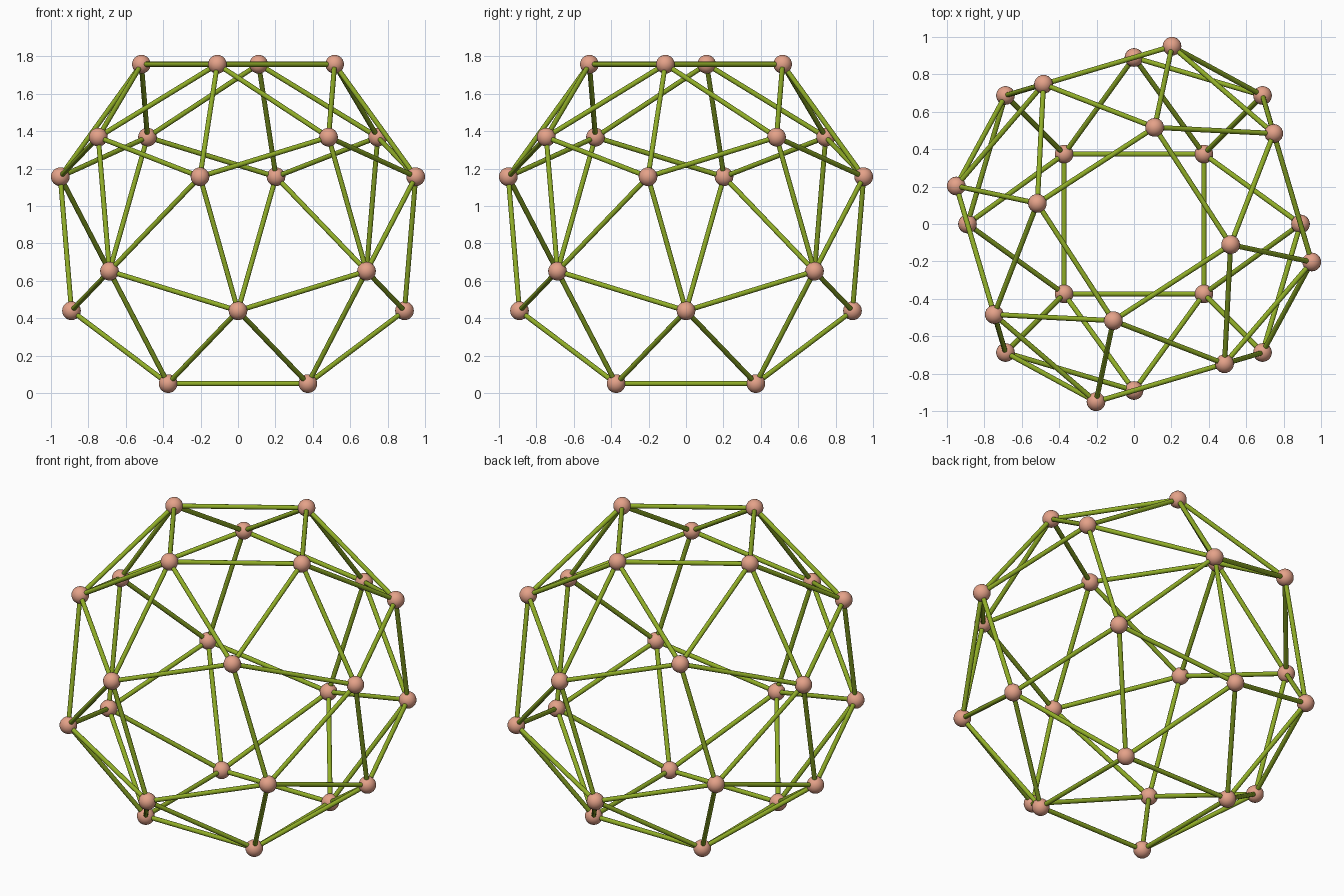
import bpy, math
from itertools import combinations
from mathutils import Vector

if "Cube" in bpy.data.objects:
    bpy.data.objects.remove(bpy.data.objects["Cube"])

BALL, ROD, R = 0.05, 0.0135, 1.004   # joint radius, strut radius, circumradius
T = 1.839287                          # tribonacci constant of the snub cube
K = R / math.sqrt(1 + T * T + 1 / (T * T))
MID = T * K + BALL                    # centre height, lowest joints touch z = 0


def material(name, color):
    m = bpy.data.materials.new(name)
    m.diffuse_color = (*color, 1)
    m.use_nodes = True
    m.node_tree.nodes["Principled BSDF"].inputs["Base Color"].default_value = m.diffuse_color
    return m


def finish(name, parts, mat):
    bpy.ops.object.select_all(action='DESELECT')
    for p in parts:
        p.select_set(True)
    bpy.context.view_layer.objects.active = parts[0]
    bpy.ops.object.join()
    ob = bpy.context.object
    ob.name = name
    ob.data.materials.append(mat)
    bpy.ops.object.shade_smooth_by_angle(angle=math.radians(50))


# Corner points: six rings of four
twist = -(2 * math.atan(1 / T) - math.pi / 4)
rings = []
for side, start in ((-1, math.pi / 4), (1, twist)):
    for h, turn in ((T, 0), (1, math.pi / 4), (1 / T, 0)):
        rings.append((side * h * K, start + turn))
points = []
for h, a in rings:
    r = math.sqrt(R * R - h * h)
    for i in range(4):
        b = a + i * math.pi / 2
        points.append(Vector((r * math.cos(b), r * math.sin(b), MID + h)))

# Ball joints
balls = []
for p in points:
    bpy.ops.mesh.primitive_uv_sphere_add(segments=24, ring_count=12, radius=BALL, location=p)
    balls.append(bpy.context.object)
finish("ball_joints", balls, material("salmon", (0.78, 0.36, 0.25)))

# Struts between nearest neighbours
edge = (points[0] - points[1]).length
rods = []
for a, b in combinations(points, 2):
    d = b - a
    if d.length < edge * 1.1:
        bpy.ops.mesh.primitive_cylinder_add(vertices=12, radius=ROD, depth=d.length,
                                            location=(a + b) / 2,
                                            rotation=d.to_track_quat('Z', 'Y').to_euler())
        rods.append(bpy.context.object)
finish("struts", rods, material("olive_green", (0.28, 0.42, 0.02)))
